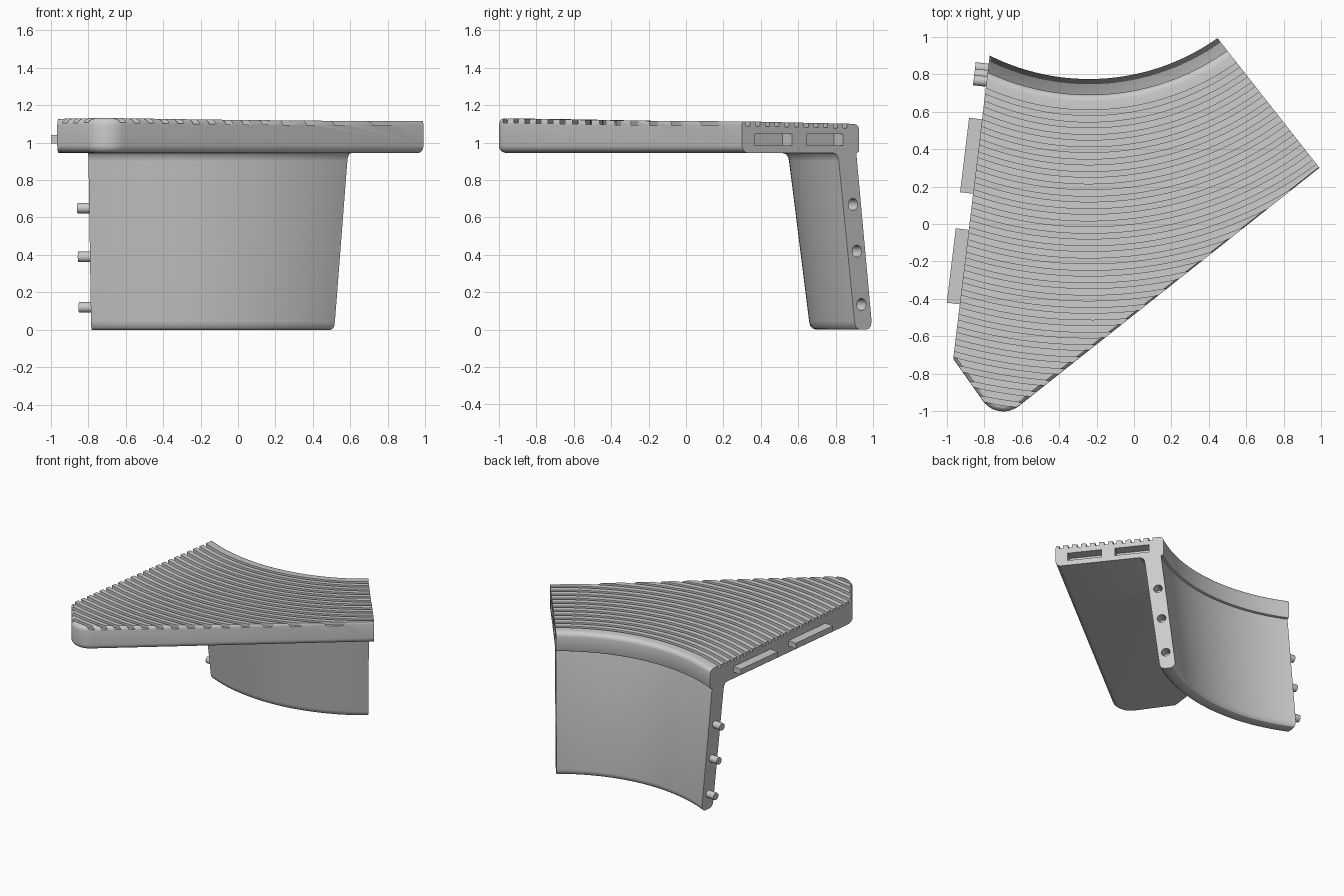
import bpy, bmesh
from math import sin, cos, radians, sqrt
from mathutils import Vector

cube = bpy.data.objects.get("Cube")
if cube:
    bpy.data.objects.remove(cube)

grey = bpy.data.materials.new("light_grey")
grey.use_nodes = True
grey.diffuse_color = (0.6, 0.6, 0.6, 1)
grey.node_tree.nodes["Principled BSDF"].inputs["Base Color"].default_value = (0.6, 0.6, 0.6, 1)

CX, CY = -0.24, 1.96            # centre of the curved bench
RIGHT_ANGLE, LEFT_ANGLE = radians(38.2), radians(173.1)
SEAT_BOTTOM = 0.945


def new_object(name, bm):
    bmesh.ops.recalc_face_normals(bm, faces=bm.faces[:])
    mesh = bpy.data.meshes.new(name)
    bm.to_mesh(mesh)
    bm.free()
    mesh.materials.append(grey)
    obj = bpy.data.objects.new(name, mesh)
    bpy.context.collection.objects.link(obj)
    return obj


def loft(name, rings, close):
    """Skin equal-length closed rings and cap both ends."""
    bm = bmesh.new()
    rows = [[bm.verts.new(p) for p in ring] for ring in rings]
    for a, b in zip(rows, rows[1:]):
        for i in range(len(a)):
            j = (i + 1) % len(a)
            bm.faces.new((a[i], a[j], b[j], b[i]))
    if close:
        bm.faces.new(rows[0])
        bm.faces.new(rows[-1])
    return new_object(name, bm)


def revolve(name, profile, steps=56):
    rings = []
    for k in range(steps + 1):
        a = radians(-36 + 82 * k / steps)
        rings.append([(CX + r * sin(a), CY - r * cos(a), z) for r, z in profile])
    return loft(name, rings, True)


def outline(z, inset):
    """Plan of the segment, with its front sides moved in by inset."""
    pts = [(-0.746, 1.1), (0.361, 1.1), (0.99 - 0.618 * inset, 0.30 + 0.786 * inset)]
    r = 0.135
    for k in range(13):
        a = radians(-51.7 - 92.3 * k / 12)
        pts.append((-0.723 + 0.189 * r + (r - inset) * cos(a),
                    -1.051 + 1.374 * r + (r - inset) * sin(a)))
    s = inset / 0.681
    pts.append((-0.965 + 0.1195 * s, -0.72 + 0.993 * s))
    return [(x, y, z) for x, y in pts]


def boolean(obj, cutter, operation):
    mod = obj.modifiers.new("cut", 'BOOLEAN')
    mod.operation = operation
    mod.solver = 'EXACT'
    mod.object = cutter
    bpy.context.view_layer.objects.active = obj
    bpy.ops.object.modifier_apply(modifier=mod.name)
    bpy.data.objects.remove(cutter)


def box(name, loc, size, angle):
    bm = bmesh.new()
    bmesh.ops.create_cube(bm, size=1)
    bmesh.ops.scale(bm, vec=size, verts=bm.verts)
    obj = new_object(name, bm)
    obj.location, obj.rotation_euler = loc, (0, 0, angle)
    return obj


def rod(name, loc, radius, depth, angle):
    bm = bmesh.new()
    bmesh.ops.create_cone(bm, cap_ends=True, segments=20, radius1=radius,
                          radius2=radius, depth=depth)
    obj = new_object(name, bm)
    obj.location, obj.rotation_euler = loc, (0, radians(90), angle)
    return obj


def on_right(y):
    return 0.99 - 0.786 * (y - 0.30)


def on_left(y):
    return -0.965 + 0.1204 * (y + 0.72)


def top(r):
    return 1.10 + 0.018 * (r - 1.28)


# Ribbed seat: revolved section with grooves, trimmed to the plan
section = [(1.29, SEAT_BOTTOM), (1.275, 0.95), (1.27, 0.96), (1.27, 1.065)]
for k in range(1, 6):
    a = radians(18 * k)
    section.append((1.305 - 0.035 * cos(a), 1.065 + 0.035 * sin(a)))
for k in range(27):
    r = 1.352 + 0.066 * k
    section += [(r, top(r)), (r, top(r) - 0.024),
                (r + 0.028, top(r) - 0.024), (r + 0.028, top(r))]
section += [(3.2, top(3.2)), (3.2, SEAT_BOTTOM)]
seat = revolve("seat", section)

ROUND = 0.04
rings = []
for k in range(7):
    a = radians(15 * k)
    rings.append(outline(SEAT_BOTTOM + ROUND * (1 - cos(a)), ROUND * (1 - sin(a))))
for k in range(7):
    a = radians(15 * k)
    rings.append(outline(1.134 - ROUND + ROUND * sin(a), ROUND * (1 - cos(a))))
boolean(seat, loft("seat_trim", rings, True), 'INTERSECT')

# Curved leaning leg wall with rounded foot and a fillet under the seat
leg = revolve("leg_wall", [
    (1.29, SEAT_BOTTOM), (1.186, 0.045), (1.191, 0.02), (1.203, 0.006), (1.222, 0),
    (1.262, 0), (1.283, 0.006), (1.296, 0.02), (1.302, 0.045),
    (1.409, 0.90), (1.414, 0.922), (1.426, 0.938), (1.445, SEAT_BOTTOM)])
boolean(leg, loft("leg_trim", [outline(-0.1, 0), outline(1.0, 0)], True), 'INTERSECT')

# Slots and pin holes in the right-hand joint face
for y in (0.468, 0.742):
    boolean(seat, box("slot_cutter", (on_right(y), y, 1.015), (0.16, 0.25, 0.06),
                      RIGHT_ANGLE), 'DIFFERENCE')
for y, z in ((0.893, 0.67), (0.914, 0.42), (0.938, 0.135)):
    boolean(leg, rod("hole_cutter", (on_right(y), y, z), 0.032, 0.16,
                     RIGHT_ANGLE), 'DIFFERENCE')

# Tabs and pins on the left-hand joint face
parts = [seat, leg]
for name, y in (("front_tab", -0.23), ("rear_tab", 0.36)):
    box(name, (on_left(y), y, 1.017), (0.14, 0.40, 0.045), LEFT_ANGLE)
for name, z in (("upper_pin", 0.65), ("middle_pin", 0.39), ("lower_pin", 0.12)):
    r = 1.242 + 0.115 * z
    y = CY - sqrt(r * r - 0.295)
    parts.append(rod(name, (on_left(y), y, z), 0.028, 0.14, LEFT_ANGLE))

for obj in bpy.context.selected_objects:
    obj.select_set(False)
for obj in parts:
    obj.select_set(True)
bpy.context.view_layer.objects.active = seat
bpy.ops.object.shade_smooth_by_angle(angle=radians(30))
